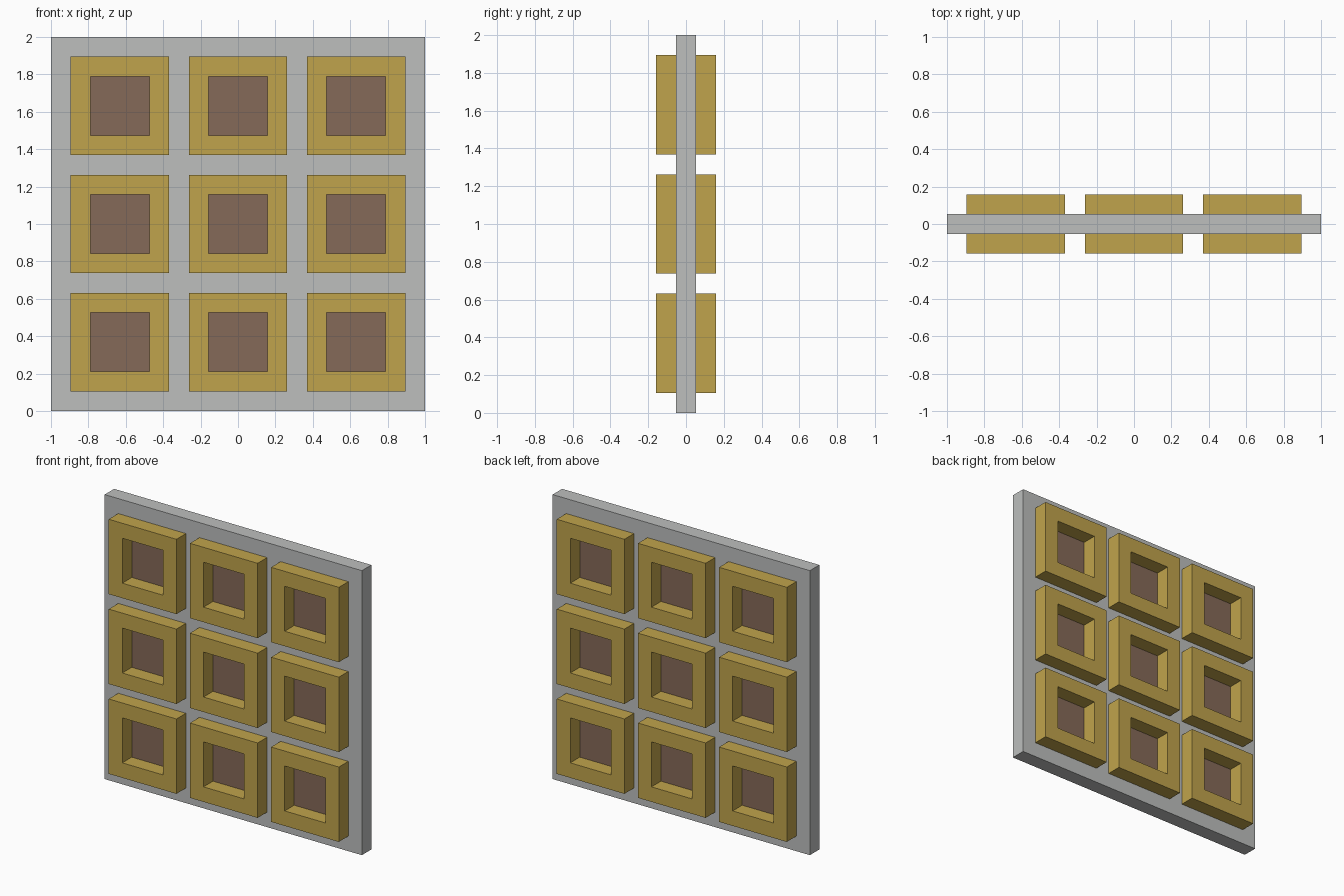
import bpy
import bmesh
from mathutils import Vector

cube = bpy.data.objects.get("Cube")
if cube:
    bpy.data.objects.remove(cube, do_unlink=True)

U = 2 / 19                      # one module of the panel
CENTRES = (-6 * U, 0, 6 * U)    # window spacing
OUTER, INNER = 2.5 * U, 1.5 * U  # half sizes of frame and opening


def material(name, rgb):
    m = bpy.data.materials.new(name)
    m.use_nodes = True
    m.diffuse_color = (*rgb, 1)
    m.node_tree.nodes["Principled BSDF"].inputs["Base Color"].default_value = (*rgb, 1)
    return m


def make_object(name, bm, mats):
    bmesh.ops.recalc_face_normals(bm, faces=bm.faces)
    mesh = bpy.data.meshes.new(name)
    bm.to_mesh(mesh)
    bm.free()
    for m in mats:
        mesh.materials.append(m)
    obj = bpy.data.objects.new(name, mesh)
    bpy.context.collection.objects.link(obj)
    return obj


grey = material("grey panel", (0.51, 0.52, 0.515))
gold = material("gold frame", (0.527, 0.371, 0.072))
brown = material("brown pane", (0.235, 0.144, 0.098))

# Panel: a thin slab, cut along the window edges, with brown panes
bm = bmesh.new()
bmesh.ops.create_cube(bm, size=1)
bmesh.ops.scale(bm, vec=(2, U, 2), verts=bm.verts)
for axis in (Vector((1, 0, 0)), Vector((0, 0, 1))):
    for c in CENTRES:
        for side in (-INNER, INNER):
            bmesh.ops.bisect_plane(bm, geom=bm.verts[:] + bm.edges[:] + bm.faces[:],
                                   plane_co=axis * (c + side), plane_no=axis)
bm.normal_update()


def in_window(v):
    return any(abs(v - c) < INNER for c in CENTRES)


for f in bm.faces:
    p = f.calc_center_median()
    if abs(f.normal.y) > 0.5 and in_window(p.x) and in_window(p.z):
        f.material_index = 1
panel = make_object("panel", bm, [grey, brown])
panel.location.z = 1


# Frame: square ring raised from the panel, foot sunk slightly into it
def square_frame(name, side):
    bm = bmesh.new()
    corners = ((-1, -1), (1, -1), (1, 1), (-1, 1))
    loops = [[bm.verts.new((x * r, side * y, z * r)) for x, z in corners]
             for r, y in ((OUTER, 0.3 * U), (OUTER, 1.5 * U),
                          (INNER, 1.5 * U), (INNER, 0.3 * U))]
    for i, a in enumerate(loops):
        b = loops[(i + 1) % len(loops)]
        for j in range(4):
            k = (j + 1) % 4
            bm.faces.new((a[j], a[k], b[k], b[j]))
    return make_object(name, bm, [gold])


for label, side in (("front", -1), ("back", 1)):
    for row, z in zip(("lower", "middle", "upper"), CENTRES):
        for col, x in zip(("right", "centre", "left"), CENTRES):
            frame = square_frame(f"{label}_frame_{row}_{col}", side)
            frame.location = (x, 0, 1 + z)
